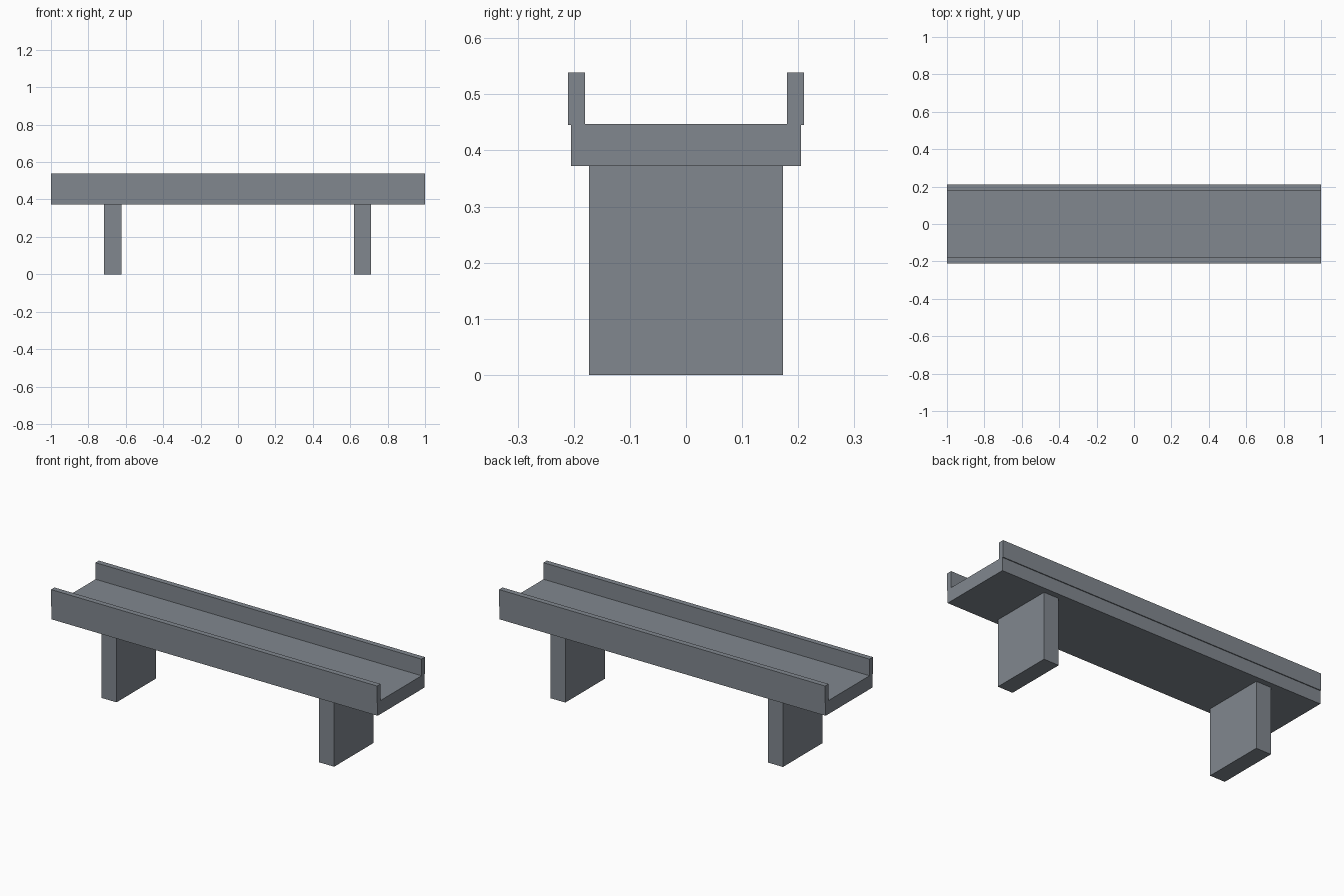
import bpy

cube = bpy.data.objects.get("Cube")
if cube:
    bpy.data.objects.remove(cube, do_unlink=True)

# Single concrete colour
COLOUR = (0.22, 0.245, 0.275, 1)
concrete = bpy.data.materials.new("grey concrete")
concrete.use_nodes = True
concrete.diffuse_color = COLOUR
concrete.node_tree.nodes["Principled BSDF"].inputs["Base Color"].default_value = COLOUR


def box(name, x, y, z):
    """Box spanning the given (min, max) range on each axis."""
    spans = (x, y, z)
    bpy.ops.mesh.primitive_cube_add(size=1, location=[(a + b) / 2 for a, b in spans])
    obj = bpy.context.object
    obj.name = name
    obj.scale = [b - a for a, b in spans]
    bpy.ops.object.transform_apply(location=False, rotation=False, scale=True)
    obj.data.materials.append(concrete)
    return obj


LENGTH = (-1, 1)

# Deck slab
box("deck", LENGTH, (-0.205, 0.205), (0.372, 0.447))

# Side walls, slightly overhanging the deck edges
box("front_parapet", LENGTH, (-0.21, -0.18), (0.445, 0.539))
box("back_parapet", LENGTH, (0.18, 0.21), (0.445, 0.539))

# Supporting piers
for name, x in (("right_pier", -0.67), ("left_pier", 0.665)):
    box(name, (x - 0.046, x + 0.046), (-0.173, 0.173), (0, 0.373))
